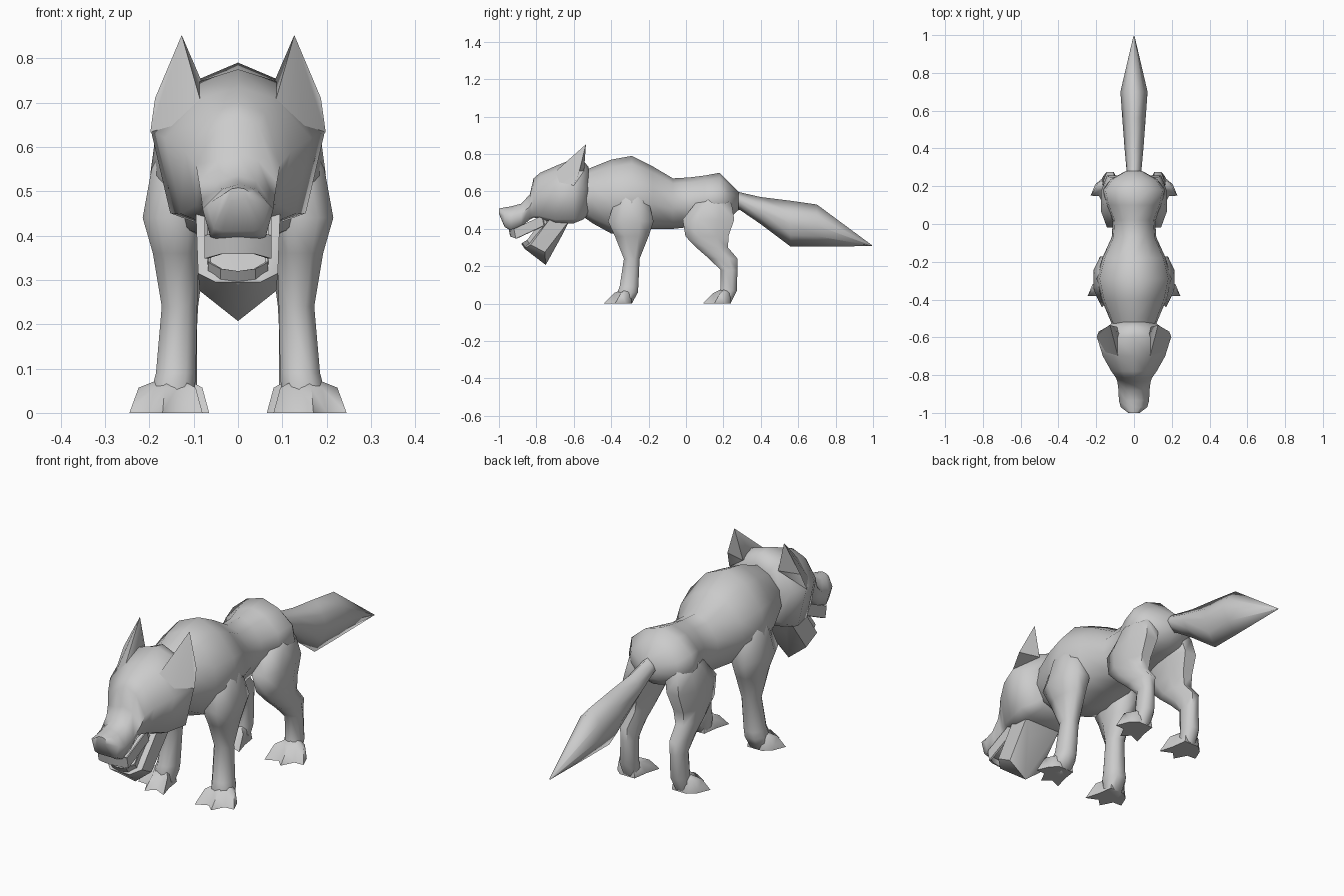
import bpy
import bmesh
from mathutils import Vector

old = bpy.data.objects.get("Cube")
if old:
    bpy.data.objects.remove(old, do_unlink=True)

grey = bpy.data.materials.new("plain_grey")
grey.use_nodes = True
tone = (0.6, 0.6, 0.6, 1)
grey.diffuse_color = tone
grey.node_tree.nodes["Principled BSDF"].inputs["Base Color"].default_value = tone


def finish(name, bm, mirrored=False, angle=1.1):
    """Turn a bmesh into a smooth shaded object, optionally mirrored across x."""
    bmesh.ops.recalc_face_normals(bm, faces=bm.faces)
    mesh = bpy.data.meshes.new(name)
    bm.to_mesh(mesh)
    bm.free()
    mesh.materials.append(grey)
    obj = bpy.data.objects.new(name, mesh)
    bpy.context.collection.objects.link(obj)
    if mirrored:
        obj.modifiers.new("mirror", 'MIRROR')
    bpy.ops.object.select_all(action='DESELECT')
    obj.select_set(True)
    bpy.context.view_layer.objects.active = obj
    bpy.ops.object.shade_smooth_by_angle(angle=angle)


def loft(name, rings, mirrored=False, angle=1.1):
    """Skin a list of equal-length point rings and cap both ends."""
    bm = bmesh.new()
    loops = [[bm.verts.new(p) for p in ring] for ring in rings]
    for a, b in zip(loops, loops[1:]):
        for i in range(len(a)):
            j = (i + 1) % len(a)
            bm.faces.new((a[i], a[j], b[j], b[i]))
    bm.faces.new(loops[0])
    bm.faces.new(loops[-1])
    finish(name, bm, mirrored, angle)


def section(half, y, top, bottom, width, middle=None):
    """Upright ring at y, from a right-half profile scaled to the given extents."""
    if middle is None:
        middle = (top + bottom) / 2
    full = half + [(-u, v) for u, v in reversed(half[1:-1])]
    return [(u * width, y, middle + v * ((top - middle) if v > 0 else (middle - bottom)))
            for u, v in full]


OVAL = [(0, 1), (.5, .8), (.92, .35), (1, -.2), (.68, -.8), (0, -1)]
SKULL = [(0, 1), (.5, .78), (1, 0), (.78, -.9), (.5, -1), (0, -1)]
LEAF = [(0, 1), (.7, .5), (1, 0), (.6, -.5), (0, -1)]

# Torso from neck to rump
loft("torso", [section(OVAL, *r) for r in (
    (-.57, .70, .48, .10),
    (-.50, .73, .43, .13),
    (-.40, .77, .375, .172),
    (-.29, .79, .37, .198),
    (-.18, .735, .40, .168),
    (-.07, .67, .40, .118),
    (.02, .675, .41, .112),
    (.10, .685, .43, .145),
    (.18, .70, .44, .165),
    (.235, .645, .46, .125),
    (.28, .60, .50, .045))])

# Tail, swelling then tapering to a point
loft("tail", [section(LEAF, *r) for r in (
    (.25, .61, .51, .04),
    (.29, .595, .50, .04),
    (.40, .57, .425, .05),
    (.56, .55, .305, .062),
    (.70, .53, .305, .072),
    (.995, .312, .308, .003))], angle=2)

# Head with brow and snout
loft("head", [section(SKULL, *r) for r in (
    (-.52, .73, .48, .11, .61),
    (-.55, .765, .45, .15, .62),
    (-.60, .775, .43, .196, .635),
    (-.70, .735, .43, .165, .62),
    (-.78, .70, .455, .12, .59),
    (-.815, .67, .46, .095, .56),
    (-.835, .585, .45, .088, .52),
    (-.88, .535, .41, .082, .48),
    (-.935, .52, .39, .08, .46),
    (-.97, .515, .41, .07, .47),
    (-1.0, .508, .48, .03, .495))])

# Ears: broad fan from the side of the skull up to the tip
bm = bmesh.new()
tip = bm.verts.new((.127, -.535, .852))
base = [bm.verts.new(p) for p in (
    (.07, -.59, .72), (.085, -.70, .705), (.15, -.68, .645), (.198, -.60, .632),
    (.187, -.57, .71), (.09, -.545, .71))]
for i, v in enumerate(base):
    bm.faces.new((v, base[(i + 1) % len(base)], tip))
bm.faces.new(base)
finish("ears", bm, mirrored=True, angle=1.2)

# Lower jaw hanging open, with a pointed chin
bm = bmesh.new()
for x, y, z in ((.095, -.73, .45), (.095, -.62, .45), (.09, -.83, .315),
                (.086, -.755, .275), (.05, -.865, .295), (.0, -.75, .207),
                (.05, -.66, .37)):
    for side in {x, -x}:
        bm.verts.new((side, y, z))
bmesh.ops.convex_hull(bm, input=bm.verts)
finish("lower_jaw", bm, angle=.8)


def teeth(name, path, drop):
    """Thin U-shaped band running round a jaw."""
    rim = [Vector((-x, y, z)) for x, y, z in path]
    rim += [Vector(p) for p in reversed(path[:-1])]
    rings = []
    for p in rim:
        inner = Vector((p.x * .9, p.y + .006, p.z))
        edge = Vector(drop)
        rings.append([p, inner, inner + edge, p + edge])
    loft(name, rings, angle=.6)


teeth("upper_teeth", [(.076, -.77, .47), (.076, -.92, .40), (.04, -.945, .41), (0, -.95, .41)],
      (0, .01, -.052))
teeth("lower_teeth", [(.07, -.74, .43), (.068, -.83, .31), (.04, -.855, .295), (0, -.86, .29)],
      (0, -.02, .03))

# Legs: rows are height, y centre, half depth, x centre, half width
OCTAGON = [(1, .4), (.5, 1), (-.5, 1), (-1, .4), (-1, -.4), (-.5, -1), (.5, -1), (1, -.4)]


def leg(name, rows):
    loft(name, [[(x + u * w, y + v * d, z) for u, v in OCTAGON]
                for z, y, d, x, w in rows], mirrored=True)


leg("front_legs", (
    (.62, -.29, .06, .10, .06),
    (.55, -.29, .09, .125, .07),
    (.44, -.295, .122, .145, .07),
    (.36, -.29, .09, .14, .052),
    (.24, -.29, .042, .132, .04),
    (.09, -.305, .05, .14, .045),
    (.06, -.312, .055, .145, .048),
    (.0, -.325, .035, .15, .04)))
leg("rear_legs", (
    (.60, .16, .05, .075, .05),
    (.53, .145, .10, .095, .064),
    (.45, .12, .138, .112, .062),
    (.36, .112, .115, .12, .05),
    (.30, .14, .085, .124, .042),
    (.24, .2, .076, .126, .036),
    (.18, .23, .045, .126, .033),
    (.07, .228, .044, .13, .038),
    (.0, .205, .032, .134, .036)))

# Paws: toed sole with a smaller upper outline
SOLE = [(-.04, .03), (.035, .03), (.07, 0), (.095, -.06), (.05, -.062),
        (.02, -.12), (-.015, -.085), (-.07, -.11), (-.05, -.04)]
for name, ax, ay in (("front_paws", .15, -.32), ("rear_paws", .135, .21)):
    sole = [(ax + x, ay + y, 0) for x, y in SOLE]
    upper = [(ax + x * .78, ay + y * .6 + .008, .057) for x, y in SOLE]
    ankle = [(ax + x * .3, ay + y * .3 + .01, .075) for x, y in SOLE]
    loft(name, [sole, upper, ankle], mirrored=True, angle=1.2)
